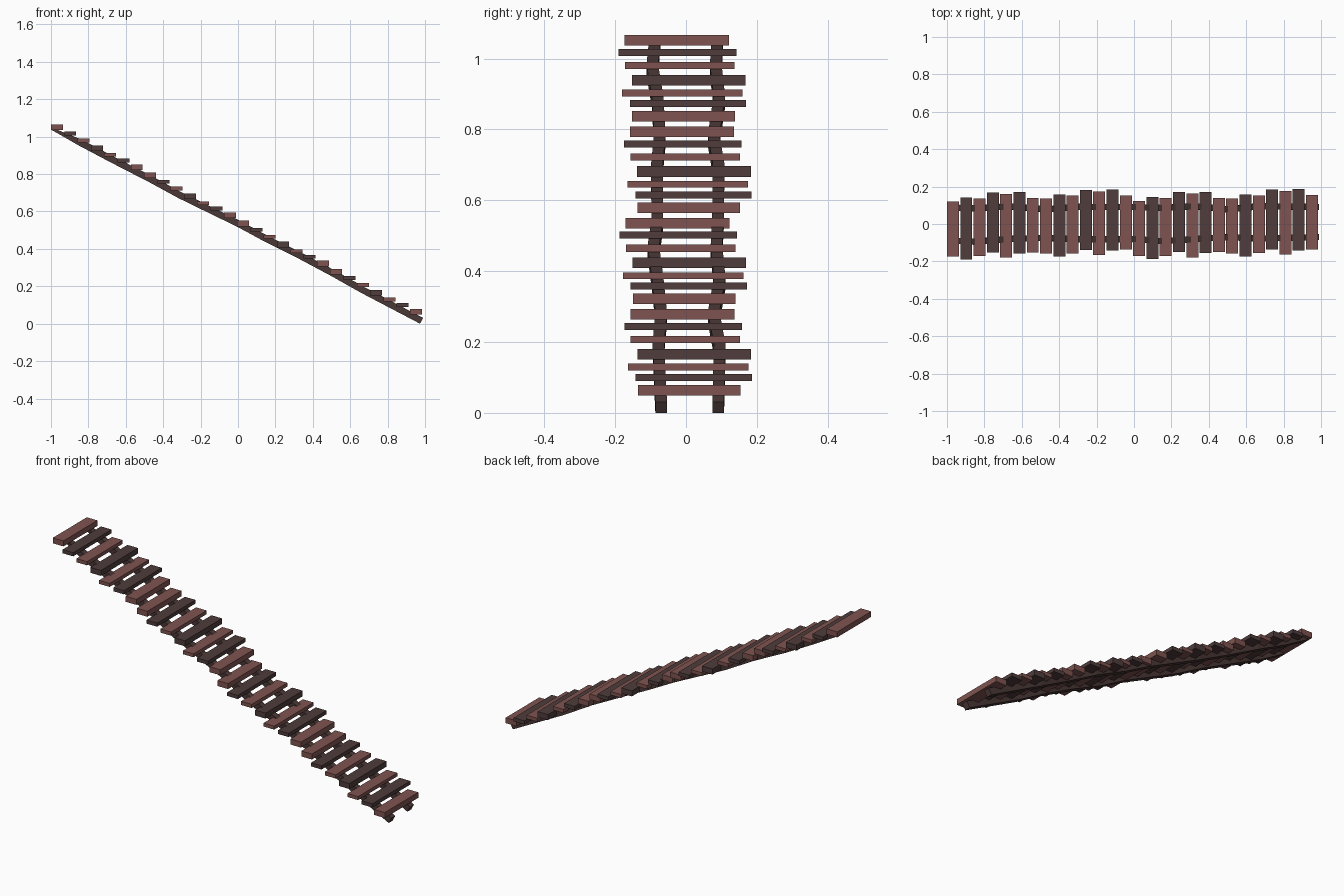
import bpy, bmesh

if "Cube" in bpy.data.objects:
    bpy.data.objects.remove(bpy.data.objects["Cube"])


def material(name, rgb):
    m = bpy.data.materials.new(name)
    m.diffuse_color = (*rgb, 1)
    m.use_nodes = True
    m.node_tree.nodes["Principled BSDF"].inputs["Base Color"].default_value = m.diffuse_color
    return m


RED = material("red brown wood", (0.21, 0.088, 0.08))
DARK = material("dark brown wood", (0.079, 0.045, 0.045))
RAIL = material("rail brown wood", (0.068, 0.040, 0.037))


def finish(name, bm, mat):
    bmesh.ops.recalc_face_normals(bm, faces=bm.faces)
    me = bpy.data.meshes.new(name)
    bm.to_mesh(me)
    bm.free()
    me.materials.append(mat)
    ob = bpy.data.objects.new(name, me)
    bpy.context.collection.objects.link(ob)


def box(name, lo, hi, mat):
    bm = bmesh.new()
    bmesh.ops.create_cube(bm, size=1)
    for v in bm.verts:
        v.co = [lo[i] if v.co[i] < 0 else hi[i] for i in range(3)]
    finish(name, bm, mat)


# Treads: a set of seven planks repeated four times down the slope
# (drop of top, thickness, left end, right end)
PLANKS = [
    (0.000, 0.030, -0.173, 0.121), (0.039, 0.020, -0.190, 0.142),
    (0.076, 0.020, -0.172, 0.137), (0.112, 0.030, -0.153, 0.168),
    (0.154, 0.019, -0.180, 0.160), (0.183, 0.020, -0.158, 0.170),
    (0.214, 0.030, -0.152, 0.138),
]
SHIFT = [0.0, 0.015, 0.002, 0.016]
for s in range(4):
    for j, (drop, thick, y0, y1) in enumerate(PLANKS):
        x = -0.968 + 0.0711 * (s * 7 + j)
        top = 1.066 - 0.2577 * s - drop
        box(f"tread_{s * 7 + j + 1}", (x - 0.032, y0 + SHIFT[s], top - thick),
            (x + 0.032, y1 + SHIFT[s], top), DARK if j % 2 else RED)

# Rails: two crooked beams, (x, underside z, left y, right y)
PATH = [
    (-1.00, 1.038, -0.088, 0.088), (-0.85, 0.952, -0.095, 0.084),
    (-0.68, 0.862, -0.080, 0.094), (-0.47, 0.754, -0.074, 0.078),
    (-0.32, 0.672, -0.082, 0.092), (0.00, 0.516, -0.081, 0.090),
    (0.14, 0.440, -0.092, 0.086), (0.32, 0.350, -0.080, 0.095),
    (0.50, 0.254, -0.070, 0.078), (0.66, 0.164, -0.078, 0.095),
    (0.973, 0.000, -0.070, 0.091),
]
W, DX, DZ = 0.0165, 0.017, 0.031     # half width and lean of the cut ends
for side, col in (("left_rail", 2), ("right_rail", 3)):
    bm = bmesh.new()
    rings = []
    for k, p in enumerate(PATH):
        x, z, y = p[0], p[1], p[col]
        dx = 0 if k == 0 else DX
        dz = 0.012 if k == 0 else DZ
        rings.append([bm.verts.new(c) for c in (
            (x, y - W, z), (x, y + W, z),
            (x + dx, y + W, z + dz), (x + dx, y - W, z + dz))])
    for a, b in zip(rings, rings[1:]):
        for i in range(4):
            n = (i + 1) % 4
            bm.faces.new((a[i], a[n], b[n], b[i]))
    bm.faces.new(rings[0])
    bm.faces.new(rings[-1])
    finish(side, bm, RAIL)
